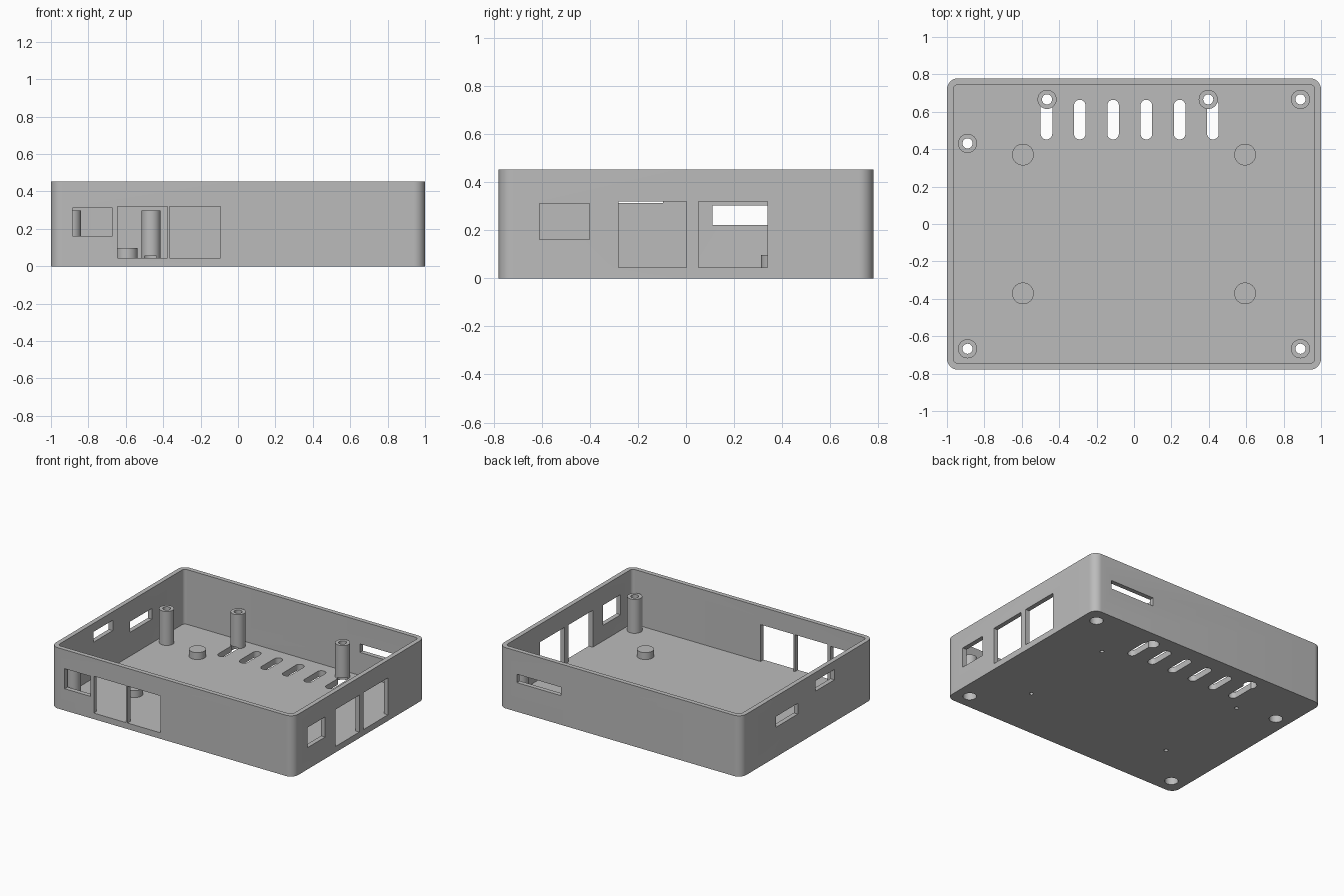
import bpy, bmesh, math
from mathutils import Matrix, Vector

if "Cube" in bpy.data.objects:
    bpy.data.objects.remove(bpy.data.objects["Cube"])

FLOOR, TOP, WALL = 0.045, 0.453, 0.034
HX, HY = 1.0, 0.779

grey = bpy.data.materials.new("plain grey")
grey.use_nodes = True
grey.diffuse_color = (0.5, 0.5, 0.5, 1)
grey.node_tree.nodes["Principled BSDF"].inputs["Base Color"].default_value = grey.diffuse_color


def box(bm, x, y, z, radius=0.0, segments=8):
    """Box from (min, max) ranges, with optional rounded upright edges."""
    lo, hi = Vector((x[0], y[0], z[0])), Vector((x[1], y[1], z[1]))
    part = bmesh.new()
    bmesh.ops.create_cube(part, size=1)
    part.transform(Matrix.Translation((lo + hi) / 2) @ Matrix.Diagonal((*(hi - lo), 1)))
    if radius:
        upright = [e for e in part.edges if abs(e.verts[0].co.z - e.verts[1].co.z) > 1e-4]
        bmesh.ops.bevel(part, geom=upright, offset=radius, segments=segments,
                        profile=0.5, affect='EDGES')
    temp = bpy.data.meshes.new("temp")
    part.to_mesh(temp)
    part.free()
    bm.from_mesh(temp)
    bpy.data.meshes.remove(temp)


def cylinders(bm, spots, radius, z0, z1):
    for x, y in spots:
        bmesh.ops.create_cone(bm, cap_ends=True, segments=40, radius1=radius, radius2=radius,
                              depth=z1 - z0, matrix=Matrix.Translation((x, y, (z0 + z1) / 2)))


def make(name, bm):
    mesh = bpy.data.meshes.new(name)
    bm.to_mesh(mesh)
    bm.free()
    mesh.materials.append(grey)
    ob = bpy.data.objects.new(name, mesh)
    bpy.context.collection.objects.link(ob)
    return ob


def cut(ob, cutters):
    bpy.context.view_layer.objects.active = ob
    for c in cutters:
        mod = ob.modifiers.new(c.name, 'BOOLEAN')
        mod.operation, mod.solver, mod.object = 'DIFFERENCE', 'EXACT', c
        bpy.ops.object.modifier_apply(modifier=mod.name)


POSTS = [(-0.465, 0.666), (0.397, 0.666), (0.89, 0.666),
         (-0.89, 0.431), (-0.89, -0.667), (0.89, -0.667)]
STUDS = [(sx * 0.594, sy * 0.371) for sx in (-1, 1) for sy in (-1, 1)]

# Cavity inside the walls
bm = bmesh.new()
box(bm, (-HX + WALL, HX - WALL), (-HY + WALL, HY - WALL), (FLOOR, 1), 0.025)
cavity = make("cavity_cutter", bm)

# Port openings in the four walls
bm = bmesh.new()
LOW, HIGH = (FLOOR, 0.32), (0.162, 0.312)
for x, z in [((-0.885, -0.671), HIGH), ((-0.644, -0.377), LOW), ((-0.366, -0.094), LOW)]:
    box(bm, x, (-0.9, -0.72), z)
for y, z in [((-0.609, -0.401), HIGH), ((-0.281, 0.002), LOW), ((0.052, 0.339), LOW)]:
    box(bm, (0.94, 1.1), y, z)
for y, z in [((0.11, 0.365), (0.222, 0.302)), ((-0.32, -0.096), (0.313, 0.39))]:
    box(bm, (-1.1, -0.94), y, z)
box(bm, (0.485, 0.85), (0.72, 0.9), (0.217, 0.28))
ports = make("port_cutter", bm)

# Vent slots in the floor
bm = bmesh.new()
for i in range(6):
    x = -0.468 + 0.178 * i
    box(bm, (x - 0.031, x + 0.031), (0.452, 0.664), (-0.1, FLOOR + 0.01), 0.0308)
vents = make("vent_cutter", bm)

# Screw bores, screw head recesses and pilot holes
bm = bmesh.new()
cylinders(bm, POSTS, 0.027, -0.1, 0.5)
bores = make("bore_cutter", bm)
bm = bmesh.new()
cylinders(bm, POSTS, 0.046, -0.1, 0.06)
recesses = make("recess_cutter", bm)
bm = bmesh.new()
cylinders(bm, STUDS, 0.014, -0.1, 0.08)
pilots = make("pilot_cutter", bm)

# Open tray
bm = bmesh.new()
box(bm, (-HX, HX), (-HY, HY), (0, TOP), 0.06, 10)
tray = make("case_tray", bm)
cut(tray, [cavity, ports, vents, recesses, bores, pilots])

# Tall screw posts
bm = bmesh.new()
cylinders(bm, POSTS, 0.051, FLOOR, 0.298)
posts = make("screw_posts", bm)
cut(posts, [vents, recesses, bores])

# Short board supports
bm = bmesh.new()
cylinders(bm, STUDS, 0.058, FLOOR, 0.097)
studs = make("board_supports", bm)
cut(studs, [pilots])

for c in (cavity, ports, vents, bores, recesses, pilots):
    bpy.data.objects.remove(c)

# Smooth the round parts, keep the corners sharp
bpy.ops.object.select_all(action='DESELECT')
for ob in (tray, posts, studs):
    ob.select_set(True)
bpy.context.view_layer.objects.active = tray
bpy.ops.object.shade_smooth_by_angle(angle=math.radians(30))
